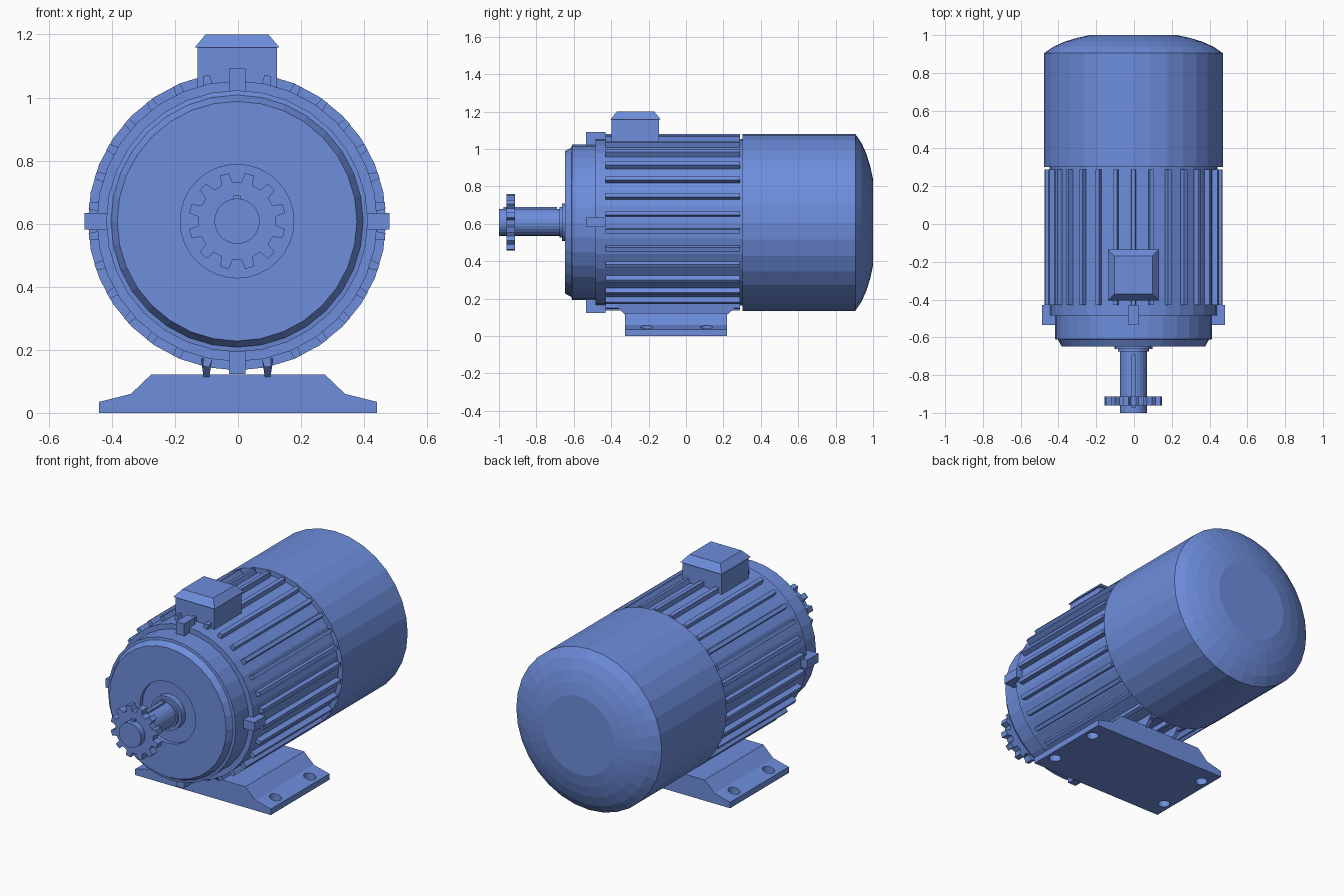
import bpy, bmesh, math
from mathutils import Matrix, Vector

if "Cube" in bpy.data.objects:
    bpy.data.objects.remove(bpy.data.objects["Cube"], do_unlink=True)

CX, CZ = -0.003, 0.608          # motor axis
SEG = 32

blue = bpy.data.materials.new("motor blue")
COLOR = (0.155, 0.27, 0.72, 1)
blue.use_nodes = True
blue.diffuse_color = COLOR
blue.node_tree.nodes["Principled BSDF"].inputs["Base Color"].default_value = COLOR


def finish(name, bm):
    bmesh.ops.recalc_face_normals(bm, faces=bm.faces)
    mesh = bpy.data.meshes.new(name)
    bm.to_mesh(mesh)
    bm.free()
    mesh.materials.append(blue)
    obj = bpy.data.objects.new(name, mesh)
    bpy.context.collection.objects.link(obj)
    return obj


def bridge(bm, rings):
    """Join matching point rings and cap both ends."""
    loops = [[bm.verts.new(p) for p in ring] for ring in rings]
    n = len(loops[0])
    for a, b in zip(loops, loops[1:]):
        for i in range(n):
            j = (i + 1) % n
            bm.faces.new((a[i], a[j], b[j], b[i]))
    bm.faces.new(loops[0])
    bm.faces.new(loops[-1])


def lathe(name, profile, seg=SEG):
    """Solid of (y, radius) rings around the motor axis."""
    bm = bmesh.new()
    turns = [math.tau * i / seg for i in range(seg)]
    bridge(bm, [[(CX + r * math.sin(t), y, CZ + r * math.cos(t)) for t in turns]
                for y, r in profile])
    return finish(name, bm)


def extrude(name, outline, y0, y1):
    """Outline of (x, z) points extruded along y."""
    bm = bmesh.new()
    bridge(bm, [[(x, y, z) for x, z in outline] for y in (y0, y1)])
    return finish(name, bm)


def frustum(bm, low, high, z0, z1):
    """Block between two (x0, x1, y0, y1) rectangles."""
    def rect(r, z):
        return [(r[0], r[2], z), (r[1], r[2], z), (r[1], r[3], z), (r[0], r[3], z)]
    bridge(bm, [rect(low, z0), rect(high, z1)])


def block(name, low, high, z0, z1):
    bm = bmesh.new()
    frustum(bm, low, high, z0, z1)
    return finish(name, bm)


def radial(name, low, high, r0, r1, count):
    """Repeat a block standing on the motor axis around that axis."""
    bm = bmesh.new()
    for i in range(count):
        old = set(bm.verts)
        frustum(bm, low, high, r0, r1)
        bmesh.ops.transform(
            bm, verts=[v for v in bm.verts if v not in old],
            matrix=Matrix.Translation((CX, 0, CZ)) @ Matrix.Rotation(math.tau * i / count, 4, 'Y'))
    return finish(name, bm)


# Housing: core, ring, front bell with recess, rear fan cover
lathe("housing_core", [(-0.44, 0.445), (0.31, 0.445)])
lathe("housing_ring", [(-0.485, 0.445), (-0.43, 0.445)])
lathe("front_bell", [(-0.48, 0.415), (-0.61, 0.415), (-0.612, 0.40), (-0.648, 0.38),
                     (-0.648, 0.18), (-0.625, 0.18)])
lathe("fan_cover", [(0.302, 0.473), (0.905, 0.473), (0.938, 0.425),
                    (0.965, 0.365), (0.985, 0.30), (1.0, 0.23)])

# Cooling fins and lifting lugs
radial("cooling_fins", (-0.015, 0.015, -0.43, 0.288), (-0.011, 0.011, -0.43, 0.288),
       0.435, 0.472, 30)
lug = (-0.026, 0.026, -0.535, -0.43)
radial("lugs", lug, lug, 0.405, 0.484, 4)

# Shaft with collars and key
lathe("shaft", [(-1.0, 0.072), (-0.62, 0.072)], 24)
lathe("shaft_collar", [(-0.675, 0.082), (-0.662, 0.082), (-0.662, 0.1), (-0.62, 0.1)], 24)
block("shaft_key", (CX - 0.011, CX + 0.011, -0.975, -0.69),
      (CX - 0.011, CX + 0.011, -0.975, -0.69), CZ + 0.05, CZ + 0.082)

# Drive gear
TEETH = 12
outline = []
for i in range(TEETH):
    mid = math.tau * (i + 0.5) / TEETH
    for r, off in ((0.123, -0.15), (0.154, -0.095), (0.154, 0.095), (0.123, 0.15)):
        outline.append((CX + r * math.sin(mid + off), CZ + r * math.cos(mid + off)))
extrude("drive_gear", outline, -0.96, -0.914)

# Terminal box and lid
box = (CX - 0.126, CX + 0.126, -0.397, -0.145)
block("terminal_box", box, box, 1.02, 1.16)
rim = (CX - 0.135, CX + 0.135, -0.404, -0.135)
block("terminal_lid", rim, (CX - 0.1, CX + 0.1, -0.37, -0.17), 1.158, 1.2)

# Mounting foot with bolt holes
half = [(0.441, 0), (0.441, 0.035), (0.34, 0.06), (0.275, 0.122)]
foot = extrude("mounting_foot", half + [(-x, z) for x, z in reversed(half)], -0.325, 0.22)
bm = bmesh.new()
for x in (-0.39, 0.39):
    for y in (-0.21, 0.11):
        bmesh.ops.create_cone(bm, cap_ends=True, segments=20, radius1=0.033, radius2=0.033,
                              depth=0.3, matrix=Matrix.Translation((x, y, 0.03)))
cutter = finish("bolt_hole_cutter", bm)
cutter.hide_render = True
cut = foot.modifiers.new("bolt_holes", 'BOOLEAN')
cut.operation = 'DIFFERENCE'
cut.solver = 'EXACT'
cut.object = cutter
bpy.context.view_layer.objects.active = foot
bpy.ops.object.modifier_apply(modifier=cut.name)
bpy.data.objects.remove(cutter, do_unlink=True)

# Webs joining foot and housing
for side, name in ((-1, "right_web"), (1, "left_web")):
    x = CX + side * 0.097
    block(name, (x - 0.009, x + 0.009, -0.325, 0.22),
          (x - 0.018, x + 0.018, -0.385, 0.288), 0.114, 0.172)
